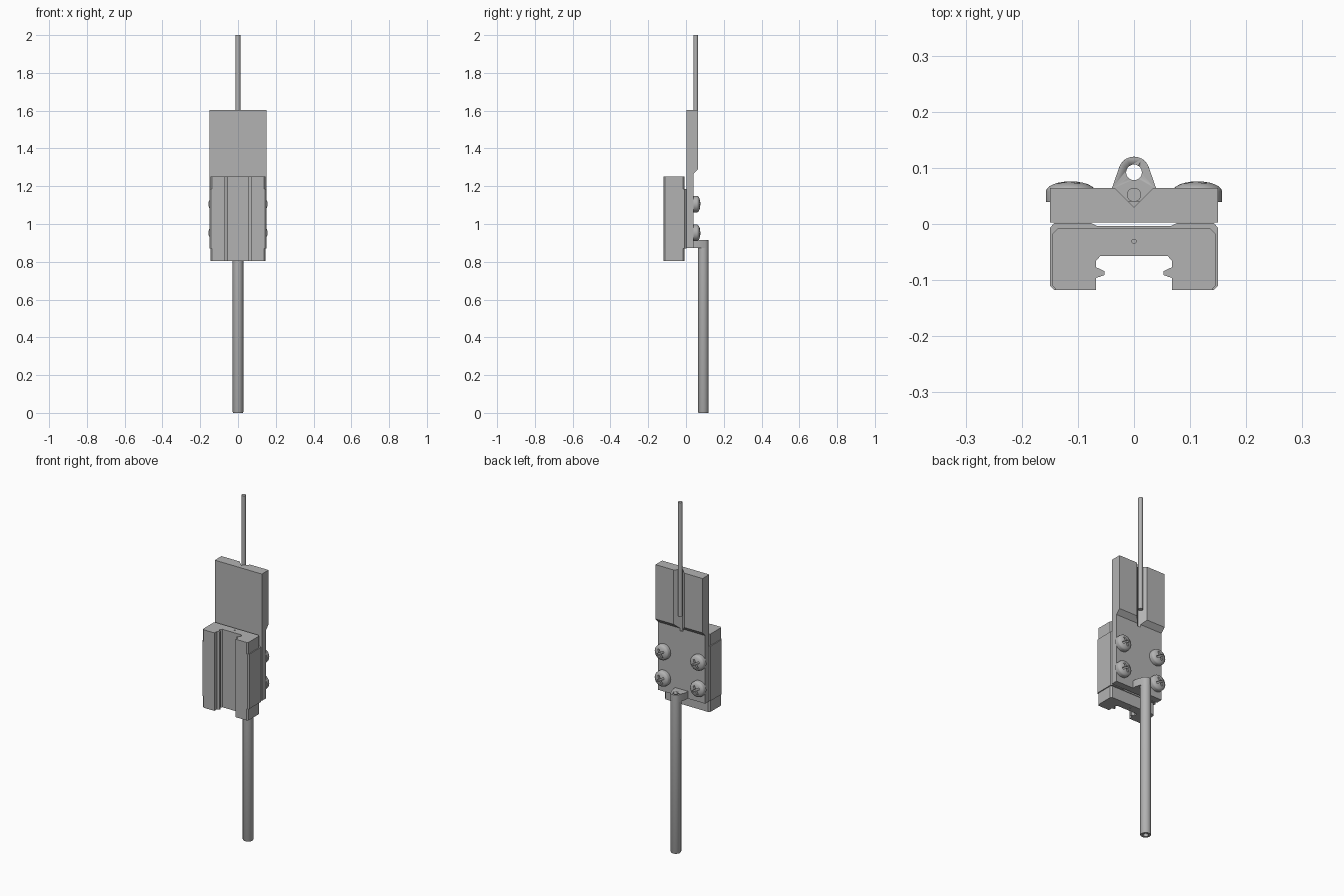
import bpy, bmesh, math
from mathutils import Matrix, Vector

cube = bpy.data.objects.get("Cube")
if cube:
    bpy.data.objects.remove(cube, do_unlink=True)

steel = bpy.data.materials.new("grey_metal")
steel.use_nodes = True
GREY = (0.45, 0.45, 0.45, 1)
steel.diffuse_color = GREY
steel.node_tree.nodes["Principled BSDF"].inputs["Base Color"].default_value = GREY


def finish(bm, name, smooth=False):
    bmesh.ops.recalc_face_normals(bm, faces=bm.faces)
    mesh = bpy.data.meshes.new(name)
    bm.to_mesh(mesh)
    bm.free()
    mesh.materials.append(steel)
    ob = bpy.data.objects.new(name, mesh)
    bpy.context.collection.objects.link(ob)
    if smooth:
        bpy.ops.object.select_all(action='DESELECT')
        ob.select_set(True)
        bpy.context.view_layer.objects.active = ob
        bpy.ops.object.shade_smooth_by_angle(angle=math.radians(35))
    return ob


def prism(name, points, direction, smooth=False):
    """Extrude a planar outline of 3D points along a vector."""
    bm = bmesh.new()
    face = bm.faces.new([bm.verts.new(p) for p in points])
    new = bmesh.ops.extrude_face_region(bm, geom=[face])["geom"]
    bmesh.ops.translate(bm, vec=Vector(direction),
                        verts=[v for v in new if isinstance(v, bmesh.types.BMVert)])
    return finish(bm, name, smooth)


def mirrored(half, z):
    """Full outline from a right half that starts and ends on x = 0."""
    return [(x, y, z) for x, y in half] + [(-x, y, z) for x, y in half[-2:0:-1]]


def lathe(name, profile, centre, axis='Z', steps=32):
    """Revolve (radius, height) points about an axis."""
    bm = bmesh.new()
    verts = [bm.verts.new((r, 0, h)) for r, h in profile]
    edges = [bm.edges.new(pair) for pair in zip(verts, verts[1:])]
    bmesh.ops.spin(bm, geom=verts + edges, cent=(0, 0, 0), axis=(0, 0, 1),
                   angle=math.tau, steps=steps)
    bmesh.ops.remove_doubles(bm, verts=bm.verts, dist=1e-5)
    if axis == 'Y':
        bm.transform(Matrix.Rotation(-math.pi / 2, 4, 'X'))
    bm.transform(Matrix.Translation(centre))
    return finish(bm, name, True)


def cut(target, cutter):
    mod = target.modifiers.new("cut", 'BOOLEAN')
    mod.object = cutter
    mod.solver = 'EXACT'
    cutter.hide_render = True
    bpy.context.view_layer.objects.active = target
    bpy.ops.object.modifier_apply(modifier=mod.name)
    bpy.data.objects.remove(cutter, do_unlink=True)


# Carriage: channel with inward ball tracks, plus slightly smaller end caps
channel = [(0.068, -0.118), (0.068, -0.096), (0.061, -0.094), (0.053, -0.091),
           (0.053, -0.084), (0.061, -0.08), (0.068, -0.077), (0.068, -0.066),
           (0.06, -0.057), (0, -0.057)]
block = [(0, -0.004), (0.065, -0.004), (0.077, 0.002), (0.142, 0.002),
         (0.15, -0.007), (0.15, -0.11), (0.142, -0.118)] + channel
cap = [(0, -0.008), (0.136, -0.008), (0.145, -0.017), (0.145, -0.11),
       (0.138, -0.118)] + channel
prism("carriage_block", mirrored(block, 0.87), (0, 0, 0.315))
for name, z in (("lower_end_cap", 0.803), ("upper_end_cap", 1.185)):
    ob = prism(name, mirrored(cap, z), (0, 0, 0.067))
    cut(ob, lathe("oil_hole", [(0, -0.02), (0.004, -0.02), (0.004, 0.02), (0, 0.02)],
                  (0, -0.031, 0.803 if z < 1 else 1.252), steps=8))

# Mounting plate: thin below, thick above, with a V groove in the back
side = [(0.003, 0.873), (0.04, 0.873), (0.04, 1.265), (0.064, 1.29),
        (0.064, 1.603), (0.003, 1.603)]
plate = prism("mounting_plate", [(-0.15, y, z) for y, z in side], (0.3, 0, 0))
cut(plate, prism("groove_cutter", [(0, 0.03, 1.25), (0.04, 0.07, 1.25), (-0.04, 0.07, 1.25)],
                 (0, 0, 0.5)))

# Wire resting in the groove
lathe("wire", [(0, 1.345), (0.0125, 1.345), (0.0125, 2), (0, 2)], (0, 0.052, 0), steps=24)

# Bracket lug with rounded end and a hole
TUBE_Y = 0.092
arc = [(0.028 * math.cos(a), TUBE_Y + 0.028 * math.sin(a))
       for a in (math.radians(15 + 15 * i) for i in range(6))]
lug_half = [(0, 0.036), (0.04, 0.036), (0.04, 0.062)] + arc + [(0, TUBE_Y + 0.028)]
lug = prism("tube_bracket", mirrored(lug_half, 0.873), (0, 0, 0.042), True)
cut(lug, lathe("bracket_hole", [(0, 0.8), (0.014, 0.8), (0.014, 1), (0, 1)],
               (0, TUBE_Y, 0)))

# Hollow tube hanging from the bracket
lathe("tube", [(0.014, 0), (0.026, 0), (0.028, 0.004), (0.028, 0.873),
               (0.014, 0.873), (0.014, 0)], (0, TUBE_Y, 0))

# Four domed screws with cross slots
dome = [(0.044 * math.cos(a), 0.019 + 0.018 * math.sin(a))
        for a in (math.radians(15 * i) for i in range(6))]
for sx, side_name in ((-1, "right"), (1, "left")):
    for z, level in ((0.953, "lower"), (1.105, "upper")):
        centre = Vector((sx * 0.113, 0.039, z))
        screw = lathe(f"{level}_{side_name}_screw",
                      [(0, 0), (0.044, 0)] + dome + [(0, 0.037)], centre, 'Y')
        for turn in (30, 120):
            bm = bmesh.new()
            bmesh.ops.create_cube(bm, size=1, matrix=Matrix.Translation(centre + Vector((0, 0.04, 0)))
                                  @ Matrix.Rotation(math.radians(turn), 4, 'Y')
                                  @ Matrix.Diagonal((0.05, 0.03, 0.01, 1)))
            cut(screw, finish(bm, "slot_cutter"))
